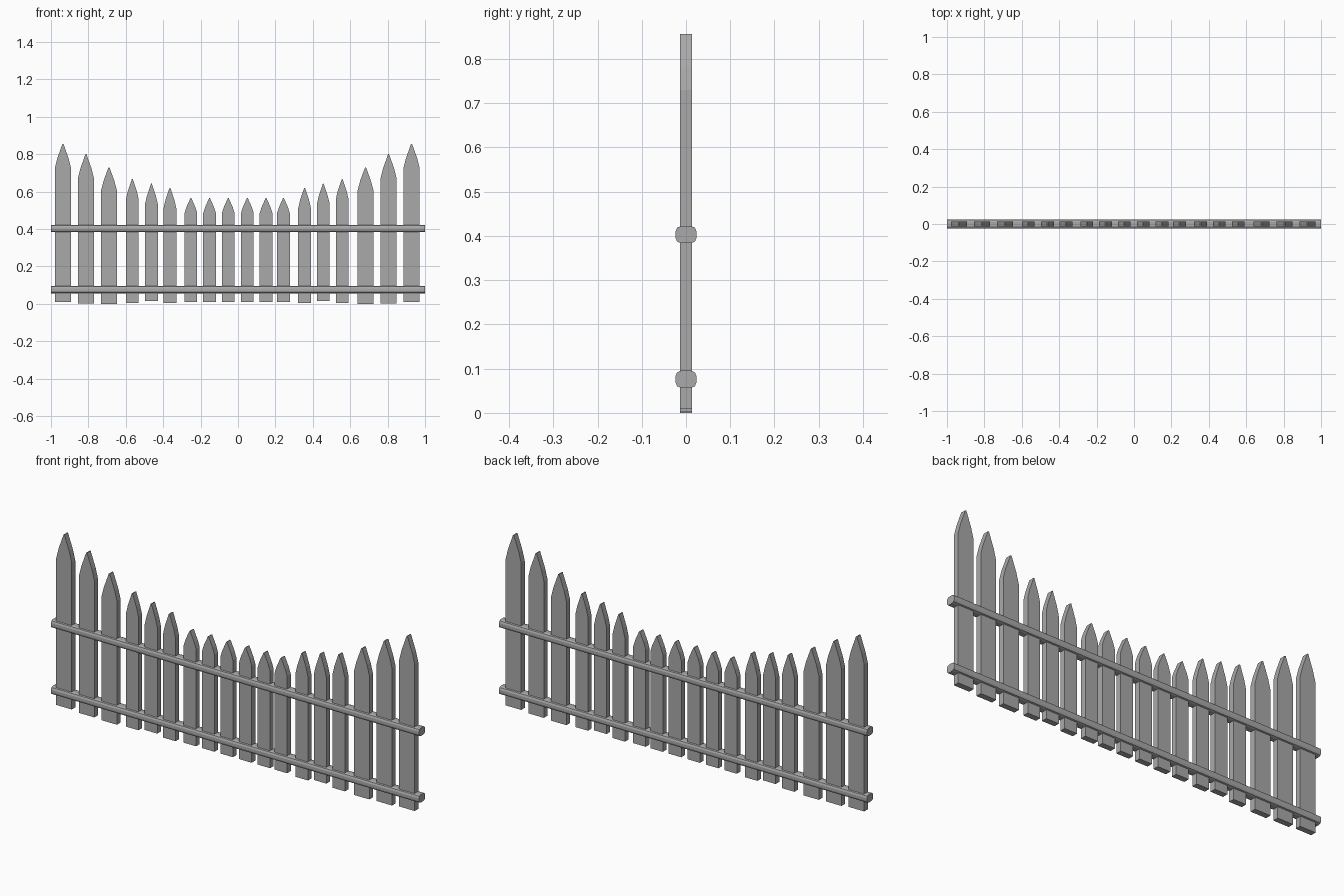
import bpy, bmesh

if "Cube" in bpy.data.objects:
    bpy.data.objects.remove(bpy.data.objects["Cube"])

grey = bpy.data.materials.new("weathered grey")
grey.diffuse_color = (0.40, 0.40, 0.40, 1)
grey.use_nodes = True
grey.node_tree.nodes["Principled BSDF"].inputs["Base Color"].default_value = grey.diffuse_color


def prism(name, outline, place, bevel=None):
    """Extrude a 2D outline between two ends; place(u, v, end) gives a 3D point."""
    bm = bmesh.new()
    ends = [[bm.verts.new(place(u, v, e)) for u, v in outline] for e in (-1, 1)]
    n = len(outline)
    bm.faces.new(ends[0])
    bm.faces.new(ends[1][::-1])
    for i in range(n):
        j = (i + 1) % n
        bm.faces.new((ends[0][j], ends[0][i], ends[1][i], ends[1][j]))
    if bevel:  # round only the long edges, which run along x
        long_edges = [e for e in bm.edges
                      if abs(e.verts[0].co.x - e.verts[1].co.x) > 1]
        bmesh.ops.bevel(bm, geom=long_edges, offset=bevel, segments=2,
                        profile=0.5, affect='EDGES')
    bmesh.ops.recalc_face_normals(bm, faces=bm.faces)
    me = bpy.data.meshes.new(name)
    bm.to_mesh(me)
    bm.free()
    me.materials.append(grey)
    ob = bpy.data.objects.new(name, me)
    bpy.context.collection.objects.link(ob)
    return ob


# Pickets: boards with an ogive point
def picket(name, x, half, bottom, shoulder, top):
    h = top - shoulder
    right = [(half, bottom), (half, shoulder),
             (half * 0.70, shoulder + h * 0.40), (half * 0.06, top)]
    outline = right + [(-u, v) for u, v in reversed(right)]
    prism(name, outline, lambda u, v, e: (x + u, e * 0.014, v))


# half width, bottom, shoulder, top from the outer end to the middle
kinds = [(0.042, 0.009, 0.730, 0.856), (0.042, 0.003, 0.675, 0.800),
         (0.042, 0.000, 0.607, 0.730), (0.034, 0.004, 0.560, 0.667),
         (0.034, 0.015, 0.535, 0.643), (0.034, 0.004, 0.512, 0.620)]
kinds += [(0.034, 0.009, 0.485, 0.566)] * 3
left_x = [-0.936, -0.813, -0.690, -0.565, -0.463, -0.364, -0.252, -0.152, -0.052]
right_x = [0.928, 0.805, 0.682, 0.557, 0.456, 0.356, 0.243, 0.150, 0.050]
for i, kind in enumerate(kinds):
    picket(f"picket_left_{i + 1}", left_x[i], *kind)
    picket(f"picket_right_{i + 1}", right_x[i], *kind)

# Rails: rounded bars running through the pickets
for name, z in (("lower_rail", 0.076), ("upper_rail", 0.403)):
    box = [(-0.024, -0.0195), (0.024, -0.0195), (0.024, 0.0195), (-0.024, 0.0195)]
    prism(name, box, lambda u, v, e: (e, u, z + v), bevel=0.013)
